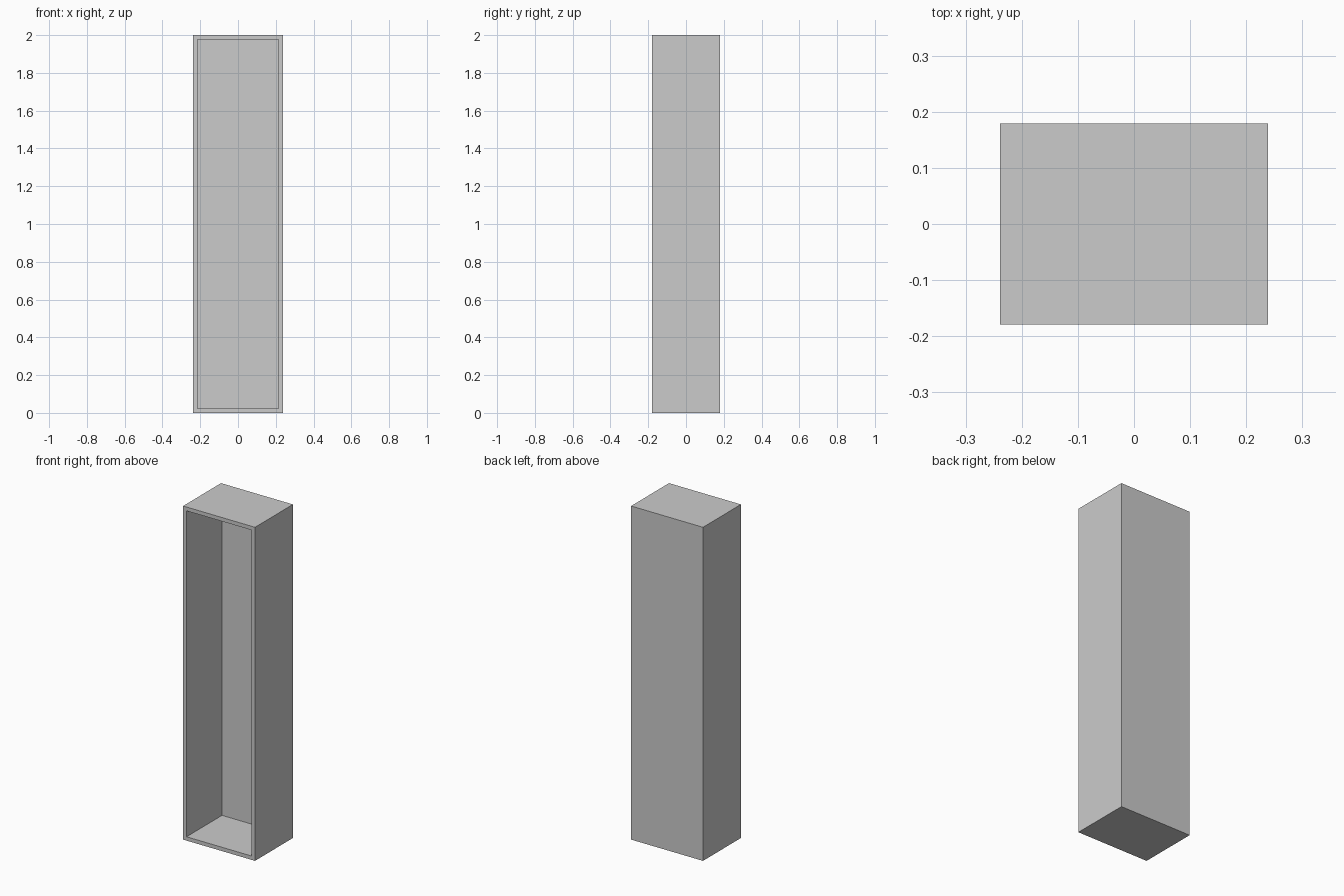
import bpy
import bmesh
from mathutils import Matrix, Vector

if "Cube" in bpy.data.objects:
    bpy.data.objects.remove(bpy.data.objects["Cube"])

W, D, H, T = 0.477, 0.359, 2.0, 0.023  # outer size and board thickness

# Solid cabinet block standing on the ground
bm = bmesh.new()
bmesh.ops.create_cube(bm, size=1, matrix=Matrix.Translation((0, 0, H / 2)) @ Matrix.Diagonal((W, D, H, 1)))

# Inset the front face to form the rim, then push it in to hollow the cabinet
bm.normal_update()
front = min(bm.faces, key=lambda f: f.calc_center_median().y)
bmesh.ops.inset_region(bm, faces=[front], thickness=T, use_even_offset=True)
result = bmesh.ops.extrude_discrete_faces(bm, faces=[front])
back_panel = result["faces"][0]
bmesh.ops.translate(bm, verts=back_panel.verts, vec=Vector((0, D - T, 0)))
bmesh.ops.recalc_face_normals(bm, faces=bm.faces)

mesh = bpy.data.meshes.new("open_cabinet")
bm.to_mesh(mesh)
bm.free()
bpy.context.collection.objects.link(bpy.data.objects.new("open_cabinet", mesh))
